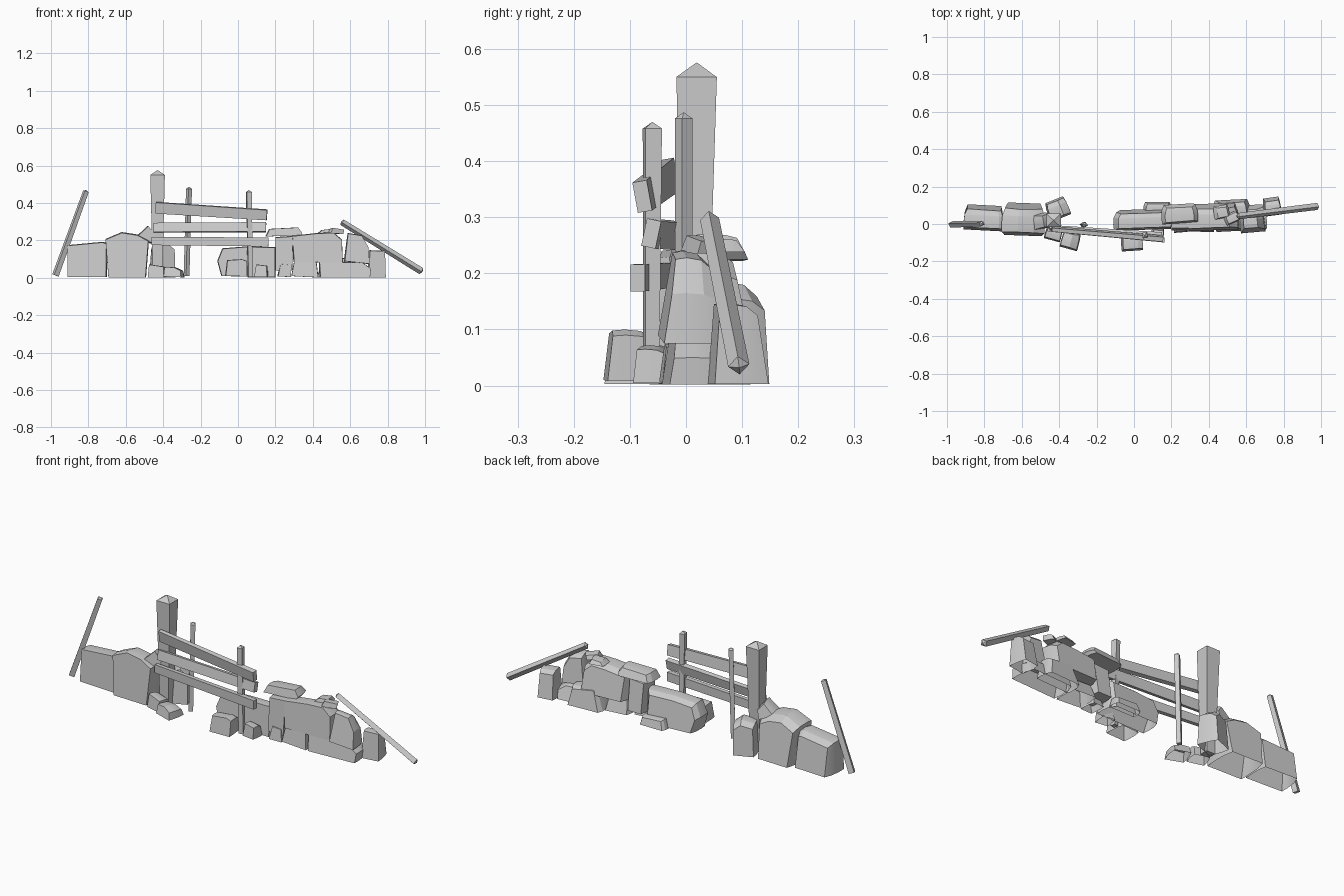
import bpy, bmesh, math
from mathutils import Vector, Matrix

if "Cube" in bpy.data.objects:
    bpy.data.objects.remove(bpy.data.objects["Cube"])


def finish(name, bm, smooth=False):
    bmesh.ops.recalc_face_normals(bm, faces=bm.faces)
    if smooth:  # stones resting on the ground are open underneath
        base = [f for f in bm.faces if f.normal.z < -.9 and f.calc_center_median().z < .02]
        bmesh.ops.delete(bm, geom=base, context='FACES')
    me = bpy.data.meshes.new(name)
    bm.to_mesh(me)
    bm.free()
    ob = bpy.data.objects.new(name, me)
    bpy.context.collection.objects.link(ob)
    if smooth:
        bpy.ops.object.select_all(action='DESELECT')
        ob.select_set(True)
        bpy.context.view_layer.objects.active = ob
        bpy.ops.object.shade_smooth_by_angle(angle=math.radians(18))
    return ob


def loft(bm, rings):
    """Skin a list of vertex rings and close both ends."""
    rows = [[bm.verts.new(p) for p in r] for r in rings]
    n = len(rows[0])
    for a, b in zip(rows, rows[1:]):
        for i in range(n):
            bm.faces.new((a[i], a[(i + 1) % n], b[(i + 1) % n], b[i]))
    bm.faces.new(rows[0])
    bm.faces.new(rows[-1])
    return rows


def stone(name, profile, y0, y1, yaw=0, front=0.98, back=0.86, lean=(.1, .2)):
    """Front outline (x, z) swept in depth; lean pulls in the top front and back."""
    bm = bmesh.new()
    cx = sum(p[0] for p in profile) / len(profile)
    zb, zt = min(p[1] for p in profile), max(p[1] for p in profile)
    rings = []
    for t, k in ((0, front), (0.3, 1), (0.7, 0.97), (1, back)):
        ring = []
        for x, z in profile:
            h = (z - zb) / (zt - zb)
            a, b = lean[0] * h, 1 - lean[1] * h
            ring.append((cx + (x - cx) * k, y0 + (y1 - y0) * (a + (b - a) * t), zb + (z - zb) * k))
        rings.append(ring)
    loft(bm, rings)
    c = Vector((cx, (y0 + y1) / 2, 0))
    bmesh.ops.rotate(bm, verts=bm.verts, cent=c,
                     matrix=Matrix.Rotation(math.radians(yaw), 3, 'Z'))
    return finish(name, bm, True)


def beam(name, p0, p1, size0, size1, up=(0, 1, 0), roll=0, tip=0, foot=0):
    """Tapered four-sided timber; tip and foot add pyramids at the ends."""
    bm = bmesh.new()
    p0, p1 = Vector(p0), Vector(p1)
    d = (p1 - p0).normalized()
    s = d.cross(Vector(up)).normalized()
    s.rotate(Matrix.Rotation(math.radians(roll), 3, d))
    u = s.cross(d)
    rings = [[p + s * a * w / 2 + u * b * h / 2
              for a, b in ((-1, -1), (1, -1), (1, 1), (-1, 1))]
             for p, (w, h) in ((p0, size0), (p1, size1))]
    rows = loft(bm, rings)
    for row, length in ((rows[-1], tip), (rows[0], -foot)):
        if length:
            cap = [f for f in bm.faces if all(v in row for v in f.verts)][0]
            point = bmesh.ops.poke(bm, faces=[cap])['verts'][0]
            point.co += d * length
    return finish(name, bm)


# Upright posts with pointed tops
beam("main_post", (-.43, .015, .005), (-.43, .019, .55), (.05, .045), (.078, .072), tip=.026)
beam("thin_post_left", (-.275, -.004, .01), (-.262, -.004, .476), (.022, .022), (.023, .023), roll=35, tip=.011)
beam("thin_post_right", (.066, -.062, .005), (.058, -.06, .458), (.024, .025), (.027, .03), roll=10, tip=.012)

# Fallen and leaning poles
beam("leaning_pole_left", (-.976, -.002, .013), (-.813, .002, .462), (.028, .026), (.024, .022), roll=25, tip=.008)
beam("fallen_pole_right", (.98, .094, .036), (.557, .042, .297), (.027, .027), (.024, .024),
     roll=40, tip=.008, foot=.008)

# Three fence rails: name, left end, right end, height at each end, roll
rails = [("top_rail", (-.44, -.026, .375), (.155, -.078, .337), .06, .055, 10),
         ("middle_rail", (-.452, -.02, .268), (.15, -.062, .271), .05, .05, -12),
         ("lower_rail", (-.462, -.03, .197), (.163, -.086, .192), .044, .048, 0)]
for name, a, b, h0, h1, roll in rails:
    beam(name, a, b, (.02, h0), (.026, h1), up=(0, 0, 1), roll=roll)

# Left wall blocks
stone("left_end_stone", [(-.91, .005), (-.7, .005), (-.7, .185), (-.72, .193), (-.91, .175)],
      -.035, .1, -3)
stone("left_tall_stone", [(-.692, .002), (-.49, .002), (-.475, .2), (-.535, .232), (-.62, .245), (-.708, .208)],
      -.062, .112, -2)
stone("left_tilted_stone", [(-.545, .222), (-.462, .185), (-.448, .235), (-.485, .278)],
      -.025, .06, 10)
stone("left_rear_stone", [(-.468, .003), (-.35, .003), (-.35, .155), (-.39, .185), (-.46, .17)],
      .03, .135, 22, lean=(.1, .1))
stone("left_small_stone_a", [(-.475, .003), (-.385, .003), (-.388, .06), (-.47, .072)],
      -.088, -.01, -15)
stone("left_small_stone_b", [(-.388, .008), (-.29, .003), (-.295, .04), (-.335, .058), (-.385, .055)],
      -.135, -.035, -15)

# Right wall lower course
stone("right_inner_stone", [(-.09, .01), (.2, .005), (.2, .165), (.04, .168), (-.085, .158), (-.112, .09)],
      -.032, .078, 2)
stone("right_slab_a", [(.285, .01), (.43, .002), (.42, .085), (.3, .09)], -.042, .08)
stone("right_slab_b", [(.435, .002), (.705, .002), (.71, .05), (.665, .082), (.43, .088)],
      -.035, .1, 3)
stone("right_rear_stone", [(.42, .003), (.62, .003), (.6, .1), (.46, .12)], .04, .13, 3)
stone("right_end_stone", [(.69, .003), (.785, .003), (.782, .145), (.7, .148)], .045, .142, 8)

# Right wall upper course
stone("right_joint_stone", [(.2, .04), (.29, .04), (.295, .225), (.2, .218)], -.034, .085)
stone("right_wide_stone", [(.295, .085), (.56, .082), (.555, .205), (.51, .243), (.42, .24), (.287, .225)],
      -.033, .11, 2)
stone("right_upper_end_stone", [(.565, .09), (.7, .075), (.695, .165), (.66, .228), (.585, .24)],
      -.045, .06, 6, lean=(.25, .15))
stone("cap_slab", [(.145, .222), (.33, .225), (.342, .24), (.32, .27), (.165, .262)], .005, .108, 4)
stone("cap_stone_a", [(.425, .238), (.51, .238), (.5, .262), (.445, .256)], .03, .1, 10)
stone("cap_stone_b", [(.48, .238), (.555, .235), (.562, .258), (.495, .268)], .005, .06, 25)

# Loose rubble around the right wall
stone("rubble_front", [(-.07, .01), (.045, .008), (.047, .09), (.02, .1), (-.06, .095)], -.143, -.04, 4)
stone("rubble_front_small", [(.09, .005), (.16, .005), (.158, .065), (.1, .072)], -.09, -.02, -8)
stone("rubble_gap", [(.21, .008), (.282, .005), (.275, .07), (.225, .075)], -.045, .04, 5)
stone("rubble_back", [(.05, .003), (.2, .003), (.19, .045), (.065, .052)], .06, .118)
